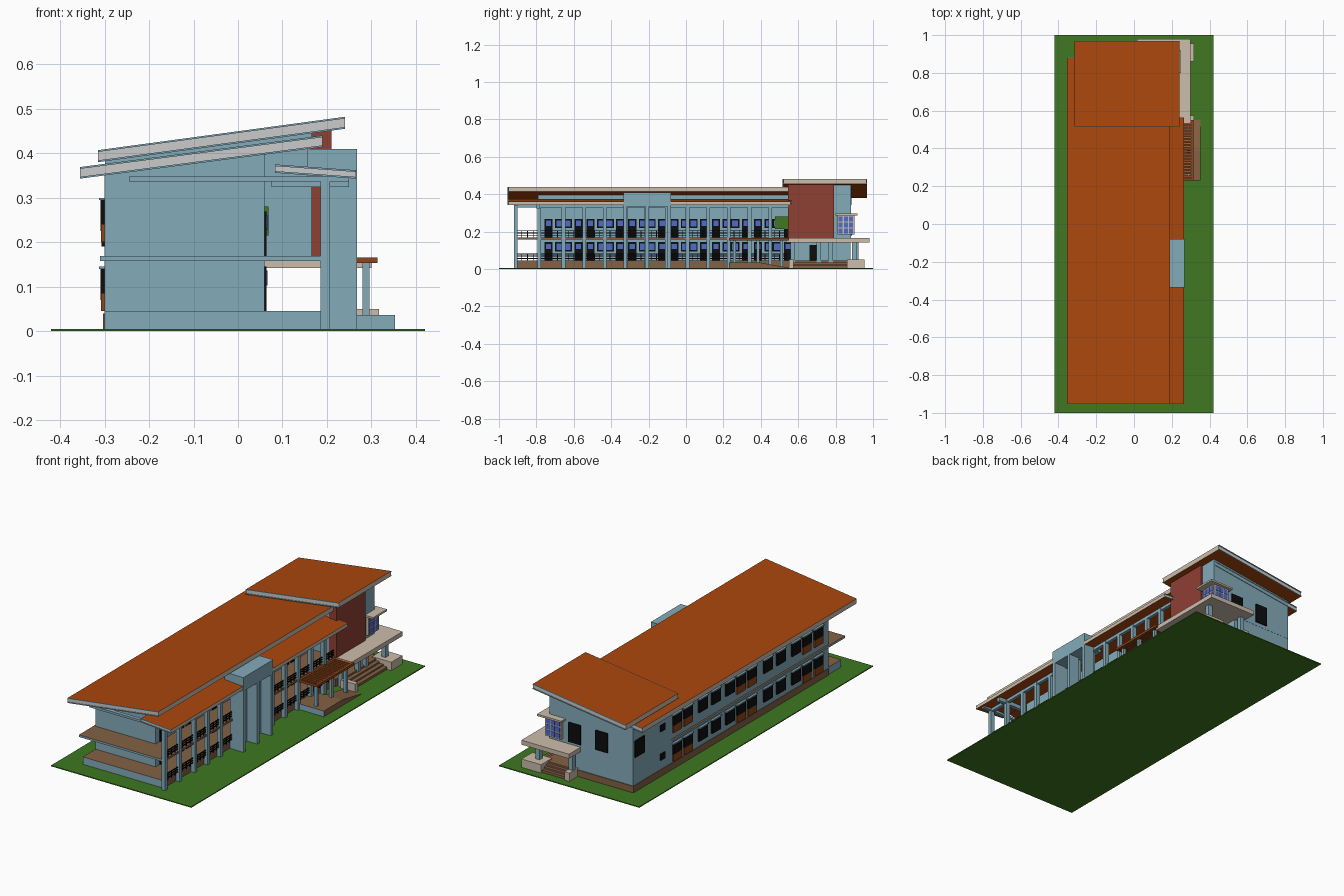
import bpy, bmesh

def material(name, rgb):
    m = bpy.data.materials.new(name)
    m.diffuse_color = (*rgb, 1)
    return m

GREEN = material("grass green", (0.05, 0.185, 0.015))
BLUE = material("wall blue", (0.23, 0.41, 0.49))
ORANGE = material("roof orange", (0.41, 0.063, 0.004))
RUST = material("rust brown", (0.27, 0.06, 0.01))
BROWN = material("floor brown", (0.23, 0.12, 0.058))
RED = material("brick red", (0.28, 0.05, 0.034))
CREAM = material("cream", (0.60, 0.51, 0.41))
GREY = material("light grey", (0.60, 0.60, 0.60))
BLACK = material("black", (0.004, 0.004, 0.004))
GLASS = material("window blue", (0.08, 0.15, 0.60))

def finish(name, bm, mats, rule=None):
    bmesh.ops.recalc_face_normals(bm, faces=bm.faces)
    if rule:
        for f in bm.faces:
            f.material_index = rule(f.normal)
    me = bpy.data.meshes.new(name)
    bm.to_mesh(me)
    bm.free()
    for m in mats:
        me.materials.append(m)
    ob = bpy.data.objects.new(name, me)
    bpy.context.collection.objects.link(ob)
    return ob

def boxes(name, items, *mats, rule=None):
    """Each item is (x0, x1, y0, y1, z0, z1)."""
    bm = bmesh.new()
    for x0, x1, y0, y1, z0, z1 in items:
        vs = bmesh.ops.create_cube(bm, size=1)["verts"]
        for v in vs:
            v.co.x = x1 if v.co.x > 0 else x0
            v.co.y = y1 if v.co.y > 0 else y0
            v.co.z = z1 if v.co.z > 0 else z0
    return finish(name, bm, mats, rule)

def prism(name, profile, y0, y1, *mats, rule=None):
    """Extrude an (x, z) profile along y."""
    bm = bmesh.new()
    f = bm.faces.new([bm.verts.new((x, y0, z)) for x, z in profile])
    ext = bmesh.ops.extrude_face_region(bm, geom=[f])["geom"]
    for v in ext:
        if isinstance(v, bmesh.types.BMVert):
            v.co.y = y1
    return finish(name, bm, mats, rule)

def roof(name, x0, x1, z0, z1, t, y0, y1):
    """Sloped slab: orange top and soffit, grey ends, cream sides, blue trim."""
    rule = lambda n: 0 if abs(n.z) > 0.5 else (1 if abs(n.y) > 0.5 else 2)
    prism(name, [(x0, z0), (x1, z1), (x1, z1 + t), (x0, z0 + t)], y0, y1,
          ORANGE, GREY, CREAM, rule=rule)
    for label, d in (("lower", 0), ("upper", t - 0.004)):
        for end, y in (("front", y0 - 0.004), ("back", y1)):
            prism(f"{name}_{label}_trim_{end}",
                  [(x0, z0 + d), (x1, z1 + d), (x1, z1 + d + 0.004), (x0, z0 + d + 0.004)],
                  y, y + 0.004, BLUE)

floor_rule = lambda n: 1 if n.z > 0.5 or n.x > 0.5 else 0   # brown top and right side

# Site and floors
boxes("lawn", [(-0.42, 0.42, -1, 1, 0, 0.005)], GREEN)
boxes("base_floor", [(-0.30, 0.185, -0.90, 0.55, 0.005, 0.045)], BLUE, BROWN, rule=floor_rule)
boxes("upper_floor", [(-0.31, 0.20, -0.92, 0.55, 0.158, 0.169)], BLUE, BROWN,
      rule=lambda n: 1 if n.z > 0.5 or n.x > 0.5 else 0)
boxes("plinth", [(-0.304, -0.29, -0.79, 0.884, 0.005, 0.04),
                 (-0.30, 0.03, 0.87, 0.884, 0.005, 0.04)], BROWN)

# Rooms, tower, red wall
prism("classroom_block", [(-0.30, 0.005), (0.06, 0.005), (0.06, 0.40), (-0.30, 0.352)], -0.79, 0.88, BLUE)
prism("tower", [(-0.299, 0.16), (0.20, 0.16), (0.20, 0.452), (-0.299, 0.384)], 0.55, 0.881, BLUE)
prism("red_wall", [(0.165, 0.165), (0.21, 0.165), (0.21, 0.453), (0.165, 0.447)], 0.545, 0.79, RED)

# Roofs
roof("main_roof", -0.355, 0.19, 0.343, 0.414, 0.026, -0.95, 0.88)
roof("tower_roof", -0.315, 0.24, 0.380, 0.455, 0.027, 0.52, 0.965)
roof("corridor_roof", 0.083, 0.265, 0.356, 0.343, 0.019, -0.95, 0.56)

# Beams and corridor columns
column_ys = [-0.91, -0.785] + [-0.655 + 0.1105 * i for i in range(11)]
boxes("corridor_columns", [(0.185, 0.207, y - 0.01, y + 0.01, 0.005, 0.345) for y in column_ys], BLUE)
boxes("roof_beams", [(-0.245, 0.25, -0.92, -0.90, 0.336, 0.348),
                     (0.075, 0.25, -0.80, -0.78, 0.324, 0.346),
                     (0.187, 0.205, -0.92, 0.55, 0.33, 0.346)], BLUE)

# Projecting portal with three fins
boxes("portal_head", [(0.155, 0.267, -0.335, -0.08, 0.335, 0.41)], BLUE)
boxes("portal_fins", [(0.207, 0.267, y - 0.01, y + 0.01, 0.005, 0.336)
                      for y in (-0.325, -0.2075, -0.09)], BLUE)

# Corridor railings on both floors
rails = []
for z in (0.045, 0.169):
    ends = column_ys + [0.55]
    for a, b in zip(ends, ends[1:]):
        for h in (0.012, 0.024, 0.036):
            rails.append((0.192, 0.197, a + 0.01, b - 0.01, z + h - 0.0025, z + h + 0.0025))
        for k in (1, 2, 3):
            y = a + (b - a) * k / 4
            rails.append((0.192, 0.197, y - 0.002, y + 0.002, z, z + 0.036))
boxes("corridor_railings", rails, BLACK)

# Doors and windows along the corridor wall
frames, panes = [], []
for z in (0.045, 0.169):
    for i in range(6):
        c = -0.655 + 0.224 * i
        for d in (-0.08, 0.08):
            frames.append((0.058, 0.064, c + d - 0.022, c + d + 0.022, z, z + 0.10))
            panes.append((0.060, 0.066, c + d - 0.014, c + d + 0.014, z + 0.062, z + 0.09))
        frames.append((0.058, 0.064, c - 0.045, c + 0.045, z + 0.05, z + 0.10))
        for d in (-0.022, 0.022):
            panes.append((0.060, 0.066, c + d - 0.016, c + d + 0.016, z + 0.058, z + 0.092))
frames.append((0.058, 0.064, 0.66, 0.72, 0.045, 0.13))
boxes("corridor_doors_and_frames", frames, BLACK)
boxes("corridor_panes", panes, GLASS)
boxes("notice_board", [(0.06, 0.069, 0.475, 0.545, 0.215, 0.28)], GREEN)

# Rear long wall windows, some with rust panels under them
win, panel, sill = [], [], []
plain = (0.288, 0.177, 0.057, -0.267, -0.378, -0.507)
panelled = (0.51, 0.416, -0.037, -0.13, -0.60, -0.70)
for z in (0.045, 0.20):
    for y in plain + panelled:
        low = 0.04 if y in panelled else 0.025
        win.append((-0.309, -0.30, y - 0.036, y + 0.036, z + low, z + 0.095))
        sill.append((-0.312, -0.30, y - 0.04, y + 0.04, z + 0.095, z + 0.10))
        if y in panelled:
            panel.append((-0.308, -0.30, y - 0.036, y + 0.036, z, z + 0.04))
    win.append((-0.305, -0.30, 0.61, 0.65, z + 0.045, z + 0.08))
win.append((-0.307, -0.30, 0.79, 0.88 - 0.01, 0.19, 0.28))
# Black windows on the end wall
for x in (0.048, -0.114):
    win.append((x - 0.036, x + 0.036, 0.88, 0.888, 0.18, 0.285))
boxes("wall_windows", win, BLACK)
boxes("window_panels", panel, RUST)
boxes("window_hoods", sill, BLUE)

# Corner bay window with hood
boxes("corner_window_frame", [(0.12, 0.215, 0.81, 0.90, 0.185, 0.287)], CREAM)
glass = []
for i in range(3):
    for j in range(3):
        z = 0.191 + 0.032 * j
        y = 0.816 + 0.028 * i
        x = 0.126 + 0.029 * i
        glass.append((0.21, 0.217, y, y + 0.022, z, z + 0.026))
        glass.append((x, x + 0.024, 0.895, 0.902, z, z + 0.026))
boxes("corner_window_panes", glass, GLASS)
boxes("corner_window_hood", [(0.105, 0.25, 0.80, 0.918, 0.287, 0.297)], CREAM)

# Corner portico: slab, columns, floor, steps, side blocks
boxes("portico_slab", [(0.015, 0.30, 0.535, 0.98, 0.142, 0.166)], CREAM)
boxes("portico_columns", [(x - 0.012, x + 0.012, y - 0.012, y + 0.012, 0.005, 0.145)
                          for x, y in ((0.22, 0.57), (0.22, 0.71), (0.22, 0.775),
                                       (0.25, 0.90), (0.045, 0.91))], BLUE)
boxes("portico_floor", [(0.05, 0.20, 0.55, 0.88, 0.005, 0.045)], BROWN)
steps = []
for i in range(4):
    h = 0.045 - 0.009 * i
    steps.append((0.19, 0.225 + 0.022 * i, 0.575, 0.86, 0.005, h))
    steps.append((0.06, 0.20, 0.87, 0.895 + 0.017 * i, 0.005, h))
boxes("portico_steps", steps, BROWN)
boxes("step_blocks", [(0.20, 0.317, 0.86, 0.955, 0.005, 0.05),
                      (0.03, 0.06, 0.88, 0.955, 0.005, 0.05),
                      (0.23, 0.317, 0.55, 0.575, 0.005, 0.05)], CREAM)

# Side entrance: platform, ramp, pergola
boxes("entrance_platform", [(0.185, 0.353, 0.23, 0.39, 0.005, 0.036)], BLUE, BROWN, rule=floor_rule)
ramp = boxes("entrance_ramp", [(0.25, 0.353, 0.39, 0.55, 0.005, 0.036)], BROWN)
for v in ramp.data.vertices:
    if v.co.y > 0.5 and v.co.z > 0.02:
        v.co.z = 0.007
boxes("pergola_columns", [(0.28, 0.296, y - 0.008, y + 0.008, 0.005, 0.157)
                          for y in (0.26, 0.385, 0.51)], BLUE)
boxes("pergola_frame", [(0.20, 0.314, 0.23, 0.24, 0.153, 0.166),
                        (0.20, 0.314, 0.54, 0.55, 0.153, 0.166),
                        (0.302, 0.314, 0.23, 0.55, 0.153, 0.166),
                        (0.20, 0.212, 0.23, 0.55, 0.153, 0.166)], RUST)
boxes("pergola_slats", [(0.205, 0.31, 0.247 + 0.0165 * i, 0.258 + 0.0165 * i, 0.154, 0.165)
                        for i in range(18)], RUST)
